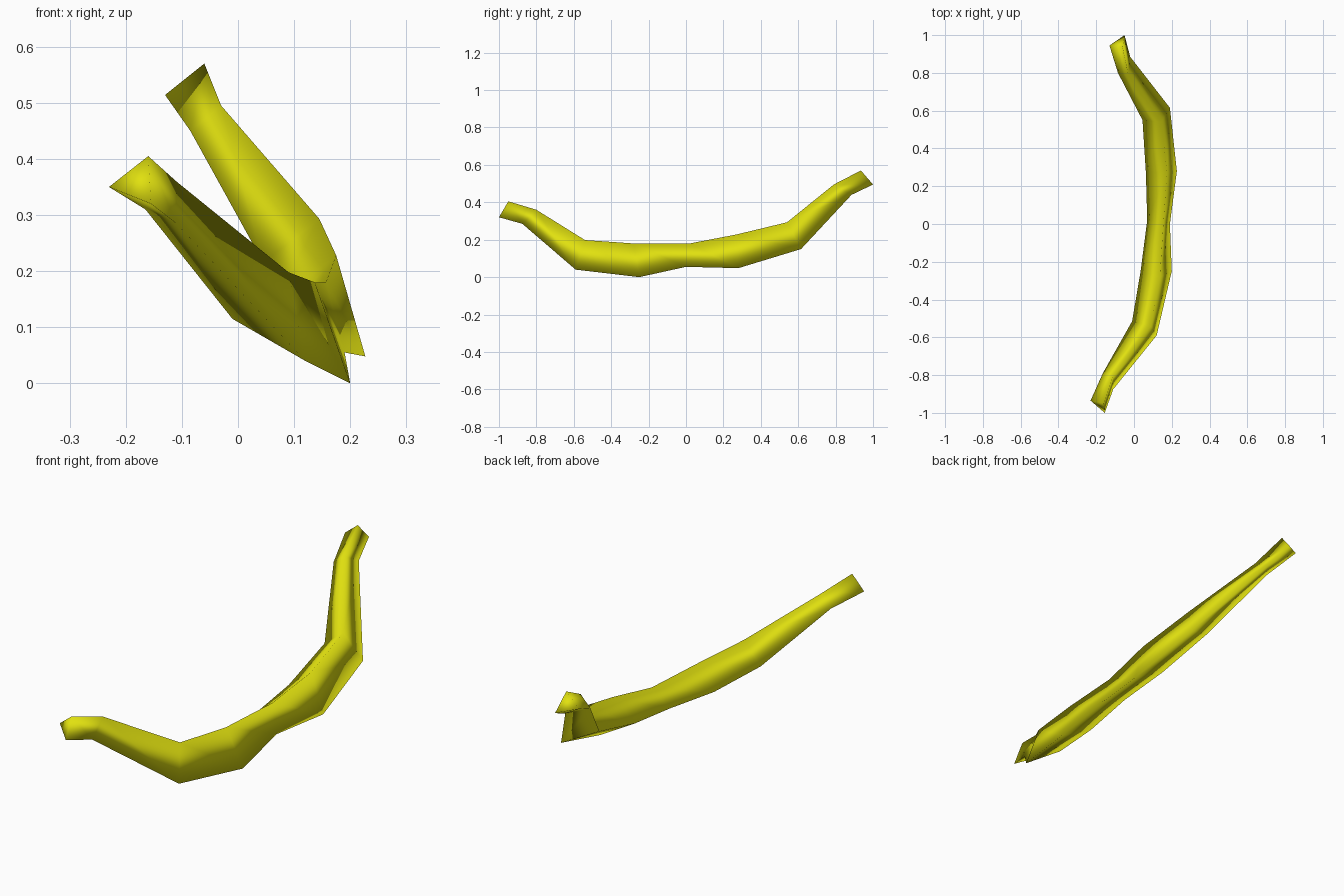
import bpy
import bmesh

# Bent three-sided tube: each station is (inner left, inner top, outer ridge)
STATIONS = [
    ((-0.23, -0.935, 0.35), (-0.16, -0.95, 0.405), (-0.155, -1.00, 0.32)),
    ((-0.165, -0.79, 0.31), (-0.11, -0.80, 0.36), (-0.11, -0.875, 0.285)),
    ((-0.01, -0.515, 0.115), (0.09, -0.54, 0.198), (0.12, -0.59, 0.04)),
    ((0.035, -0.25, 0.09), (0.137, -0.28, 0.18), (0.20, -0.25, 0.00)),
    ((0.07, 0.02, 0.108), (0.157, 0.02, 0.18), (0.19, 0.00, 0.055)),
    ((0.063, 0.27, 0.14), (0.175, 0.27, 0.228), (0.227, 0.28, 0.048)),
    ((0.045, 0.55, 0.215), (0.145, 0.54, 0.293), (0.19, 0.615, 0.15)),
    ((-0.085, 0.80, 0.45), (-0.03, 0.79, 0.495), (-0.02, 0.885, 0.44)),
    ((-0.13, 0.945, 0.514), (-0.06, 0.935, 0.57), (-0.05, 1.00, 0.495)),
]

yellow = bpy.data.materials.new("yellow")
yellow.diffuse_color = (0.75, 0.75, 0.005, 1.0)

# Skin the stations and close both ends
bm = bmesh.new()
rings = [[bm.verts.new(p) for p in ring] for ring in STATIONS]
for a, b in zip(rings, rings[1:]):
    for i in range(3):
        j = (i + 1) % 3
        bm.faces.new((a[i], a[j], b[j], b[i]))
bm.faces.new(rings[0])
bm.faces.new(rings[-1])
bmesh.ops.recalc_face_normals(bm, faces=bm.faces)
for face in bm.faces:
    face.smooth = True

mesh = bpy.data.meshes.new("curved_body")
bm.to_mesh(mesh)
bm.free()
mesh.materials.append(yellow)
body = bpy.data.objects.new("curved_body", mesh)
bpy.context.collection.objects.link(body)
